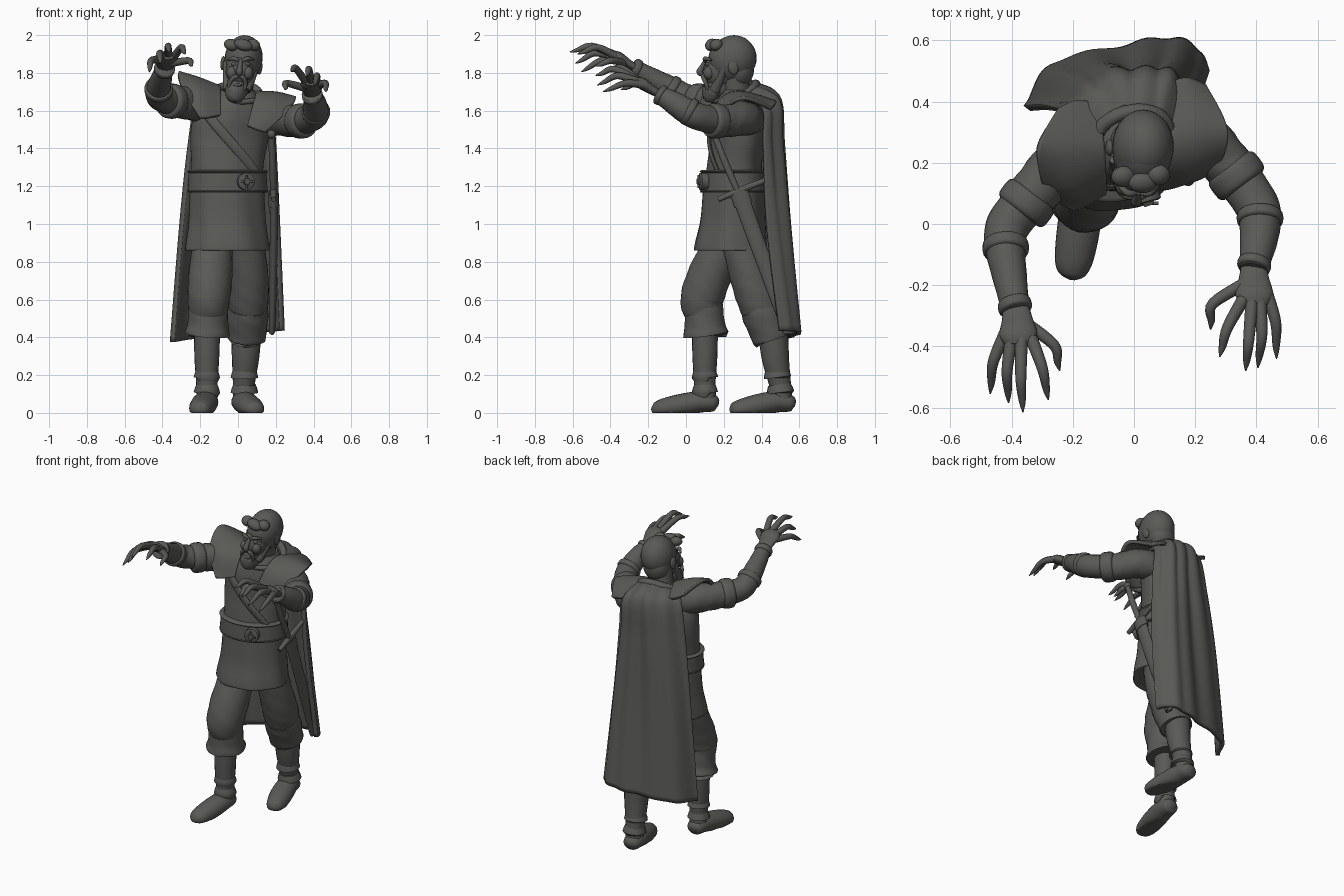
import bpy, bmesh, math
from mathutils import Vector, Euler

mat = bpy.data.materials.new("dark grey clay")
mat.diffuse_color = (0.1, 0.103, 0.093, 1)


def finish(name, me, angle=50):
    me.materials.append(mat)
    me.shade_smooth()
    me.set_sharp_from_angle(angle=math.radians(angle))
    ob = bpy.data.objects.new(name, me)
    bpy.context.collection.objects.link(ob)
    return ob


def skin(name, rows, closed=True, thick=0):
    """Join rows of points into a surface, capped when closed."""
    bm = bmesh.new()
    vs = [[bm.verts.new((p[0], p[1], max(p[2], 0))) for p in r] for r in rows]
    n = len(rows[0])
    for a, b in zip(vs, vs[1:]):
        for j in range(n if closed else n - 1):
            k = (j + 1) % n
            bm.faces.new((a[j], a[k], b[k], b[j]))
    if closed:
        bm.faces.new(vs[0])
        bm.faces.new(vs[-1])
    bmesh.ops.recalc_face_normals(bm, faces=bm.faces)
    me = bpy.data.meshes.new(name)
    bm.to_mesh(me)
    bm.free()
    ob = finish(name, me)
    if thick:
        m = ob.modifiers.new("thickness", 'SOLIDIFY')
        m.thickness, m.offset = thick, 0
    return ob


def curve(pts, n):
    """Smooth path through points of any dimension."""
    out = []
    for i in range(len(pts) - 1):
        q = [pts[max(i - 1, 0)], pts[i], pts[i + 1], pts[min(i + 2, len(pts) - 1)]]
        for k in range(n):
            t = k / n
            out.append([0.5 * (2 * b + (c - a) * t + (2 * a - 5 * b + 4 * c - d) * t * t
                               + (3 * b - a - 3 * c + d) * t ** 3) for a, b, c, d in zip(*q)])
    return out + [list(pts[-1])]


def tube(name, ctrl, ref=(0, 0, 1), squash=1.0, n=6, sides=20, wob=0.0):
    """Tube along (x, y, z, radius) points; squash flattens it towards ref."""
    p = curve(ctrl, n)
    rows = []
    for i, c in enumerate(p):
        d = (Vector(p[min(i + 1, len(p) - 1)][:3]) - Vector(p[max(i - 1, 0)][:3])).normalized()
        s = Vector(ref).cross(d).normalized()
        t = d.cross(s)
        row = []
        for j in range(sides):
            a = math.tau * j / sides
            r = max(c[3], 0.002) * (1 + wob * math.sin(3 * a + 0.9 * i) * math.sin(0.7 * i + a))
            row.append(Vector(c[:3]) + s * r * math.cos(a) + t * r * squash * math.sin(a))
        rows.append(row)
    return skin(name, rows)


YAW = 0.25


def ring_pt(x, y, z, rx, ry, a):
    u, v = rx * math.cos(a), ry * math.sin(a)
    return (x + u * math.cos(YAW) - v * math.sin(YAW), y + u * math.sin(YAW) + v * math.cos(YAW), z)


def stack(name, ctrl, n=6, sides=48, wob=0.0, k=7):
    """Horizontal ellipses (x, y, z, rx, ry) lofted upwards."""
    rows = []
    for x, y, z, rx, ry in curve(ctrl, n):
        rows.append([ring_pt(x, y, z, rx * f, ry * f, a) for a, f in
                     ((math.tau * j / sides, 1 + wob * math.sin(k * math.tau * j / sides + 5 * z))
                      for j in range(sides))])
    return skin(name, rows)


def blob(name, loc, scale, rot=(0, 0, 0)):
    bm = bmesh.new()
    bmesh.ops.create_uvsphere(bm, u_segments=28, v_segments=18, radius=1)
    e = Euler(rot).to_matrix()
    for v in bm.verts:
        v.co = Vector(loc) + e @ Vector(a * b for a, b in zip(v.co, scale))
    me = bpy.data.meshes.new(name)
    bm.to_mesh(me)
    bm.free()
    return finish(name, me)


def sheet(name, rows, thick, nu=8, nv=8, fold=0.0):
    """Smooth cloth or plate through a grid of control points."""
    rows = [curve(r, nu) for r in rows]
    cols = [curve([r[j] for r in rows], nv) for j in range(len(rows[0]))]
    for j, c in enumerate(cols):
        for i, p in enumerate(c):
            t = i / (len(c) - 1)
            p[1] += fold * (1 - .4 * t) * (math.sin(j * 0.62 + 1.5 * t) + 0.6 * math.sin(j * 0.31 + 4 * t))
    return skin(name, cols, False, thick)


# torso, skirt, belt
stack("tunic_body", [(-.055, .25, 1.15, .2, .155), (-.055, .255, 1.3, .193, .142),
                     (-.045, .275, 1.45, .21, .14), (-.035, .275, 1.56, .205, .14),
                     (-.02, .275, 1.65, .15, .12), (0, .275, 1.71, .085, .085)], wob=.01)
stack("tunic_skirt", [(-.055, .25, 1.2, .198, .158), (-.055, .245, 1.02, .205, .17),
                      (-.057, .235, .9, .22, .187), (-.057, .235, .86, .222, .19),
                      (-.057, .235, .87, .19, .165)], wob=.02)
stack("belt", [(-.055, .25, 1.168, .2, .16), (-.055, .25, 1.168, .214, .172),
               (-.055, .25, 1.283, .208, .166), (-.055, .25, 1.283, .185, .135)], n=1)
for z in (1.175, 1.277):
    stack("belt_rim", [(-.055, .25, z - .009, .205, .163), (-.055, .25, z, .217, .175),
                       (-.055, .25, z + .009, .205, .163)], n=2)
tube("buckle", [(.035, .11, 1.225, .045), (.045, .075, 1.225, .045), (.046, .071, 1.225, .036)], n=1, sides=28)
tube("buckle_boss", [(.045, .075, 1.225, .02), (.05, .06, 1.225, .016)], n=1)
for dx, dz in ((.034, 0), (0, .034)):
    tube("buckle_bar", [(.046 - dx, .068, 1.225 - dz, .006), (.046 + dx, .068, 1.225 + dz, .006)],
         ref=(0, 1, 0), n=1, sides=8)
strap = []
for i in range(9):
    t = i / 8
    strap.append((*ring_pt(-.045, .27 - .012 * t, 1.62 - .35 * t, .205, .14, math.radians(-145 + 88 * t)), .026))
tube("chest_strap", strap, ref=(0, -1, 0), squash=.4, n=3, sides=12)
tube("neckline", [(.13 * math.cos(a), .265 + .105 * math.sin(a), 1.672 + .025 * math.sin(a), .015)
                  for a in [math.tau * i / 16 for i in range(17)]], n=2, sides=10)

# legs and boots
UP = (0, 1, 0)
tube("front_trouser", [(-.13, .24, .98, .1), (-.145, .13, .74, .115), (-.155, .085, .6, .113), (-.158, .1, .52, .1)],
     UP, wob=.03, sides=28)
tube("front_trouser_cuff", [(-.158, .09, .585, .104), (-.158, .095, .54, .104), (-.16, .1, .46, .108),
                            (-.163, .105, .415, .12), (-.163, .105, .42, .07)], UP, n=3, wob=.03, sides=28)
tube("back_trouser", [(.03, .27, .98, .1), (.055, .33, .74, .103), (.055, .38, .6, .108), (.05, .42, .48, .095)],
     UP, wob=.03, sides=28)
tube("back_trouser_cuff", [(.053, .385, .56, .104), (.05, .41, .51, .11), (.047, .44, .43, .103),
                           (.045, .455, .39, .1), (.045, .45, .4, .07)], UP, n=3, wob=.03, sides=28)
tube("front_boot_shaft", [(-.163, .1, .5, .07), (-.165, .1, .3, .066), (-.165, .1, .14, .056), (-.167, .11, .04, .056)], UP)
tube("back_boot_shaft", [(.045, .46, .48, .083), (.04, .472, .3, .073), (.03, .5, .14, .057), (.028, .51, .04, .056)], UP)
tube("front_foot", [(-.167, .172, .045, .015), (-.167, .152, .05, .05), (-.17, .08, .058, .066), (-.182, -.02, .042, .07),
                    (-.197, -.12, .023, .062), (-.201, -.165, .02, .043), (-.203, -.183, .02, .01)], squash=.85)
tube("back_foot", [(.02, .578, .045, .015), (.022, .557, .05, .05), (.03, .48, .058, .066), (.052, .39, .042, .07),
                   (.078, .3, .023, .062), (.092, .25, .02, .043), (.097, .233, .02, .01)], squash=.85)
for z, r in ((.2, .07), (.12, .07)):
    tube("front_boot_wrap", [(-.165, .1, z + .03, r - .014), (-.165, .1, z - .012, r), (-.166, .102, z - .014, r - .02)], UP, n=2)
    y = .5 - (z - .12) * .19
    tube("back_boot_wrap", [(.034, y - .006, z + .03, r - .01), (.034, y, z - .012, r + .003), (.034, y, z - .014, r - .02)], UP, n=2)

# arms: sleeve, forearm, cuff and bracer rims
arms = [("raised", [(-.1, .27, 1.6, .09), (-.22, .21, 1.635, .092), (-.31, .12, 1.645, .084), (-.36, .06, 1.65, .08)],
         [(-.35, .075, 1.65, .074), (-.412, -.005, 1.672, .072), (-.42, -.08, 1.715, .066), (-.405, -.18, 1.77, .056), (-.387, -.28, 1.828, .045)],
         [((-.337, .088, 1.65), (-.366, .05, 1.651), .092), ((-.42, -.066, 1.705), (-.419, -.09, 1.72), .075),
          ((-.392, -.258, 1.815), (-.387, -.278, 1.826), .055)]),
        ("lowered", [(.08, .33, 1.55, .09), (.2, .295, 1.56, .092), (.29, .21, 1.545, .084), (.34, .15, 1.545, .08)],
         [(.335, .16, 1.545, .074), (.402, .06, 1.57, .072), (.412, .0, 1.6, .068), (.405, -.07, 1.645, .06), (.39, -.15, 1.69, .045)],
         [((.32, .178, 1.545), (.35, .138, 1.546), .092), ((.412, .03, 1.588), (.412, .008, 1.6), .075),
          ((.395, -.125, 1.677), (.391, -.142, 1.687), .055)])]
for side, sleeve, fore, rims in arms:
    tube(side + "_sleeve", sleeve, sides=28, wob=.04)
    tube(side + "_forearm", fore, sides=24, wob=.015)
    for a, b, r in rims:
        d = (Vector(b) - Vector(a)) * .3
        tube(side + "_arm_rim", [(*(Vector(a) - d), r * .85), (*a, r), (*b, r), (*(Vector(b) + d), r * .85)], n=3, sides=24)

# hands: palm plus clawed fingers (base, middle, tip)
hands = [("raised", [(-.388, -.26, 1.82, .04), (-.382, -.31, 1.85, .05), (-.378, -.36, 1.882, .062), (-.376, -.395, 1.893, .045)],
          [((-.335, -.375, 1.89), (-.3, -.47, 1.935), (-.28, -.575, 1.9)), ((-.368, -.38, 1.897), (-.37, -.5, 1.942), (-.363, -.615, 1.91)),
           ((-.4, -.37, 1.885), (-.415, -.48, 1.905), (-.41, -.585, 1.85)), ((-.42, -.355, 1.87), (-.46, -.45, 1.865), (-.47, -.555, 1.805)),
           ((-.36, -.32, 1.85), (-.262, -.395, 1.865), (-.243, -.48, 1.835))]),
         ("lowered", [(.391, -.13, 1.68, .04), (.392, -.18, 1.71, .05), (.393, -.23, 1.742, .062), (.392, -.265, 1.755, .045)],
          [((.355, -.25, 1.757), (.305, -.34, 1.825), (.28, -.435, 1.81)), ((.385, -.26, 1.762), (.375, -.38, 1.82), (.365, -.48, 1.785)),
           ((.412, -.25, 1.752), (.418, -.36, 1.785), (.405, -.47, 1.735)), ((.435, -.23, 1.737), (.463, -.32, 1.745), (.466, -.44, 1.7)),
           ((.37, -.19, 1.715), (.258, -.26, 1.745), (.25, -.345, 1.71))])]
for side, palm, fingers in hands:
    tube(side + "_palm", palm, squash=.5)
    for b, m, t in fingers:
        tube(side + "_finger", [(*b, .021), (*m, .018), (*[p * .35 + q * .65 for p, q in zip(m, t)], .012), (*t, .002)],
             n=5, sides=12)

# head
tube("neck", [(-.01, .275, 1.62, .085), (.0, .265, 1.7, .078), (.015, .255, 1.8, .075)], UP)
blob("skull", (.028, .243, 1.868), (.098, .125, .126), (0, .12, 0))
blob("hair", (.03, .254, 1.878), (.1, .12, .122), (0, .12, 0))
blob("nape_hair", (.02, .285, 1.82), (.085, .075, .095))
blob("face", (.012, .19, 1.81), (.078, .098, .1), (0, .12, 0))
blob("jaw", (.0, .185, 1.735), (.066, .08, .07))
tube("nose", [(.015, .105, 1.865, .011), (.009, .085, 1.83, .014), (.007, .073, 1.805, .018), (.006, .088, 1.79, .012)], UP, n=4, sides=12)
for s in (-1, 1):
    c = .014 + s * .036
    blob("eye", (c, .114, 1.846), (.016, .012, .01))
    tube("brow", [(.014 + s * .008, .102, 1.862, .008), (c, .102, 1.876, .012), (.014 + s * .07, .135, 1.868, .005)], n=4, sides=10)
    blob("cheek", (.01 + s * .042, .122, 1.8), (.028, .03, .035))
    blob("ear", (.018 + s * .098, .25, 1.84 - s * .012), (.013, .027, .038), (.2, .1, 0))
    tube("moustache", [(.005, .09, 1.783, .01), (.002 + s * .025, .092, 1.775, .012),
                       (-.002 + s * .042, .105, 1.745, .011), (-.008 + s * .04, .115, 1.71, .01)], n=4, sides=10)
    tube("sideburn", [(.02 + s * .088, .21, 1.86, .012), (.01 + s * .07, .19, 1.79, .02), (-.005 + s * .045, .155, 1.71, .03)], UP, n=4, sides=12)
blob("lower_lip", (-.002, .1, 1.735), (.026, .014, .008))
tube("beard", [(0, .15, 1.745, .045), (-.008, .145, 1.715, .058), (-.015, .142, 1.68, .054), (-.019, .148, 1.655, .036), (-.02, .15, 1.645, .008)],
     UP, wob=.05)
for x, y, w in ((-.035, .155, .04), (.03, .135, .05), (.08, .16, .038)):
    blob("forelock", (x, y, 1.948), (w, .035, .03), (.45, .3, 0))

# shoulder plates
sheet("raised_shoulder_plate", [
    [(-.095, .105, 1.575), (-.095, .16, 1.68), (-.1, .26, 1.725), (-.12, .39, 1.68)],
    [(-.155, .07, 1.562), (-.2, .115, 1.7), (-.21, .25, 1.768), (-.19, .4, 1.7)],
    [(-.2, .05, 1.56), (-.29, .12, 1.7), (-.315, .25, 1.8), (-.25, .375, 1.73)]], .022)
sheet("lowered_shoulder_plate", [
    [(.05, .125, 1.52), (.085, .18, 1.65), (.1, .28, 1.695), (.11, .46, 1.65)],
    [(.095, .12, 1.5), (.18, .175, 1.63), (.205, .3, 1.69), (.17, .475, 1.635)],
    [(.14, .13, 1.485), (.255, .18, 1.59), (.305, .3, 1.665), (.23, .45, 1.61)]], .022)

# cape
sheet("cape", [
    [(-.13, .27, 1.7), (-.085, .35, 1.72), (0, .375, 1.735), (.085, .36, 1.715), (.13, .29, 1.67)],
    [(-.21, .35, 1.66), (-.13, .44, 1.66), (0, .485, 1.665), (.11, .475, 1.645), (.17, .41, 1.61)],
    [(-.255, .365, 1.42), (-.16, .47, 1.42), (0, .505, 1.42), (.12, .49, 1.42), (.19, .415, 1.42)],
    [(-.3, .375, 1), (-.21, .49, 1), (0, .53, 1), (.15, .53, 1), (.21, .43, 1)],
    [(-.35, .375, .375), (-.255, .515, .39), (0, .58, .41), (.17, .59, .43), (.235, .5, .435)]],
    .028, nu=14, nv=12, fold=.009)
tube("cape_collar", [(-.14, .22, 1.69, .014), (-.1, .325, 1.72, .022), (0, .37, 1.74, .024), (.09, .35, 1.715, .022), (.14, .27, 1.66, .012)],
     wob=.1)

# sword and sheath
SIDE = (1, 0, 0)
tube("sword_grip", [(.178, .155, 1.46, .016), (.183, .21, 1.32, .019), (.187, .275, 1.17, .016)], SIDE)
blob("sword_pommel", (.177, .148, 1.475), (.022, .024, .024))
tube("sword_guard", [(.188, .17, 1.13, .014), (.188, .29, 1.18, .018), (.188, .43, 1.235, .014)], SIDE, n=3, sides=10)
tube("sheath", [(.188, .28, 1.17, .045), (.19, .34, 1.0, .043), (.186, .45, .7, .04), (.18, .54, .45, .034), (.18, .548, .425, .02)],
     SIDE, squash=.5)
tube("sheath_mouth", [(.188, .282, 1.165, .05), (.188, .304, 1.1, .05)], SIDE, squash=.55, n=1)
